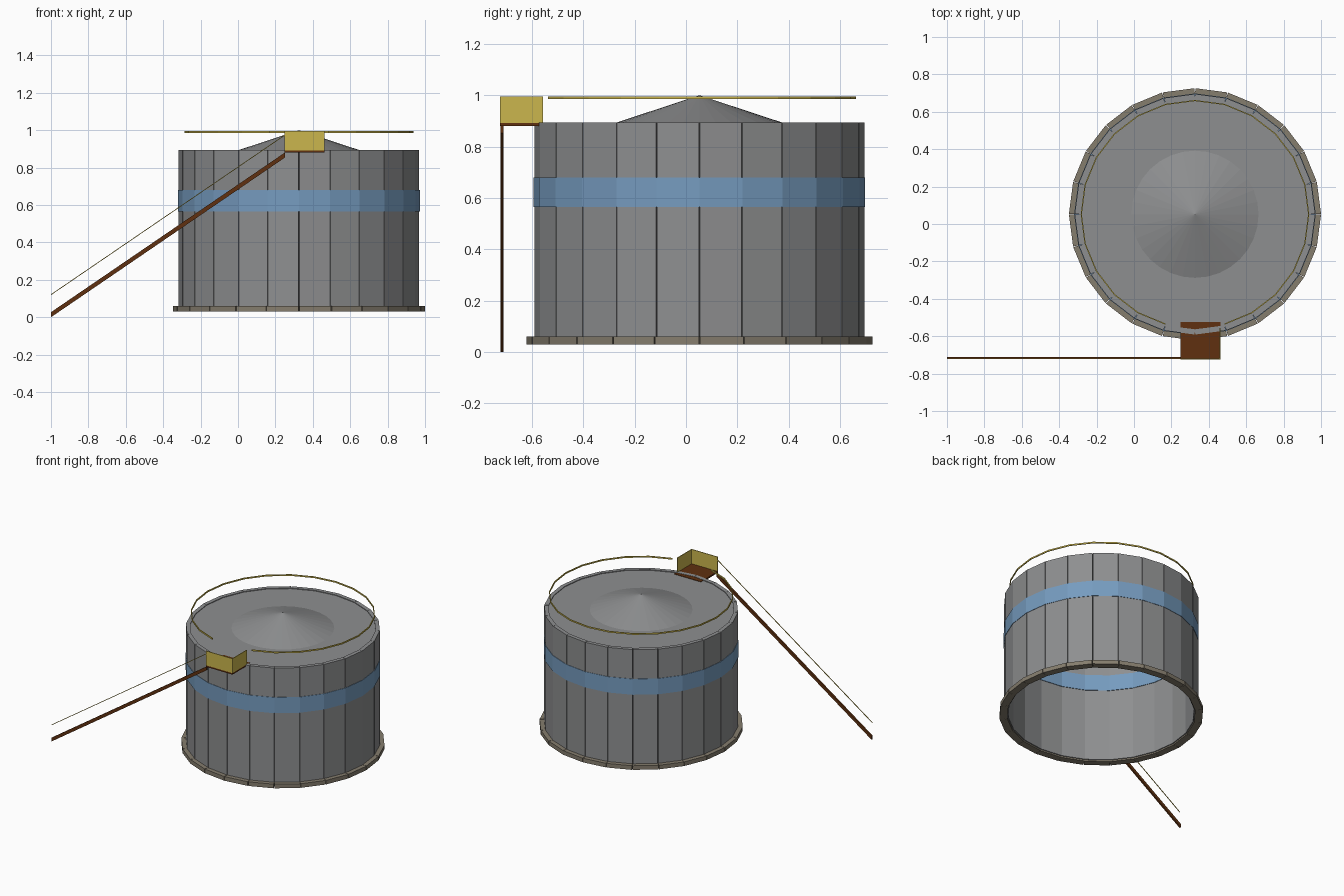
import bpy, bmesh, math
from mathutils import Vector

cube = bpy.data.objects.get("Cube")
if cube:
    bpy.data.objects.remove(cube, do_unlink=True)

SIDES = 24
CENTRE = Vector((0.326, 0.052, 0))


def material(name, rgb):
    m = bpy.data.materials.new(name)
    m.use_nodes = True
    colour = (*rgb, 1)
    m.diffuse_color = colour
    m.node_tree.nodes["Principled BSDF"].inputs["Base Color"].default_value = colour
    return m


steel = material("grey steel", (0.27, 0.275, 0.28))
blue = material("band blue", (0.18, 0.33, 0.52))
yellow = material("safety yellow", (0.6, 0.47, 0.075))
brown = material("rust brown", (0.115, 0.03, 0.005))
stone = material("base taupe", (0.235, 0.205, 0.155))


def finish(name, bm, mat, location=(0, 0, 0)):
    bmesh.ops.recalc_face_normals(bm, faces=bm.faces)
    mesh = bpy.data.meshes.new(name)
    bm.to_mesh(mesh)
    bm.free()
    mesh.materials.append(mat)
    ob = bpy.data.objects.new(name, mesh)
    ob.location = location
    bpy.context.collection.objects.link(ob)
    return ob


def prism(bm, outline, offset):
    """Extrude a flat outline along an offset vector."""
    face = bm.faces.new([bm.verts.new(p) for p in outline])
    out = bmesh.ops.extrude_face_region(bm, geom=[face])["geom"]
    verts = [v for v in out if isinstance(v, bmesh.types.BMVert)]
    bmesh.ops.translate(bm, verts=verts, vec=offset)


def polar(r, angle, z):
    return Vector((r * math.cos(angle), r * math.sin(angle), z))


def box(name, mat, x0, x1, y0, y1, z0, z1):
    bm = bmesh.new()
    prism(bm, [(x0, y0, z0), (x1, y0, z0), (x1, y1, z0), (x0, y1, z0)], (0, 0, z1 - z0))
    return finish(name, bm, mat)


def panel_ring(name, mat, inner, outer, z0, z1, gap):
    """Ring of separate flat panels with narrow outer joints."""
    bm = bmesh.new()
    step = math.tau / SIDES
    for i in range(SIDES):
        a, b = i * step, (i + 1) * step
        outline = [polar(inner, a, z0), polar(outer, a + gap, z0),
                   polar(outer, b - gap, z0), polar(inner, b, z0)]
        prism(bm, outline, (0, 0, z1 - z0))
    return finish(name, bm, mat, CENTRE)


def lathe(name, mat, profile, start=0.0, steps=SIDES, closed=True):
    """Sweep a closed (radius, z) profile around the tank axis."""
    bm = bmesh.new()
    count = steps if closed else steps + 1
    rings = [[bm.verts.new(polar(r, start + i * math.tau / SIDES, z)) for r, z in profile]
             for i in range(count)]
    n = len(profile)
    for i in range(steps):
        a, b = rings[i], rings[(i + 1) % count]
        for j in range(n):
            k = (j + 1) % n
            bm.faces.new((a[j], b[j], b[k], a[k]))
    if not closed:
        bm.faces.new(rings[0])
        bm.faces.new(rings[-1])
    return finish(name, bm, mat, CENTRE)


def section(r0, r1, z0, z1):
    return [(r0, z0), (r1, z0), (r1, z1), (r0, z1)]


# Tank shell and base ring
panel_ring("wall_panels", steel, 0.615, 0.643, 0.04, 0.893, 0.003)
panel_ring("base_ring", stone, 0.622, 0.674, 0.03, 0.06, 0.003)

# Painted band, seen inside and outside
lathe("blue_band", blue, section(0.611, 0.646, 0.565, 0.68))

# Roof disc and shallow cone
bm = bmesh.new()
prism(bm, [polar(0.62, i * math.tau / SIDES, 0.882) for i in range(SIDES)], (0, 0, 0.006))
finish("roof", bm, steel, CENTRE)
bm = bmesh.new()
bmesh.ops.create_cone(bm, cap_ends=True, segments=32, radius1=0.34, radius2=0, depth=0.112)
finish("roof_cone", bm, steel, CENTRE + Vector((0, 0, 0.944)))

# Roof handrail, open at the platform
lathe("roof_rail", yellow, section(0.605, 0.611, 0.986, 0.996),
      start=math.radians(-75), steps=SIDES - 2, closed=False)

# Platform, with its front and outer side guarded
box("platform_floor", brown, 0.248, 0.463, -0.725, -0.525, 0.88, 0.891)
box("platform_front_guard", yellow, 0.248, 0.463, -0.725, -0.72, 0.891, 0.996)
box("platform_side_guard", yellow, 0.458, 0.463, -0.725, -0.557, 0.891, 0.996)


# Sloping stair stringer and its handrail
def sloping_bar(name, mat, z_low, z_high, height, y, width):
    bm = bmesh.new()
    prism(bm, [(-1, y, z_low), (0.25, y, z_high), (0.25, y, z_high + height),
               (-1, y, z_low + height)], (0, width, 0))
    return finish(name, bm, mat)


sloping_bar("stair_stringer", brown, 0.0, 0.853, 0.027, -0.723, 0.012)
sloping_bar("stair_rail", yellow, 0.118, 0.971, 0.005, -0.723, 0.004)
